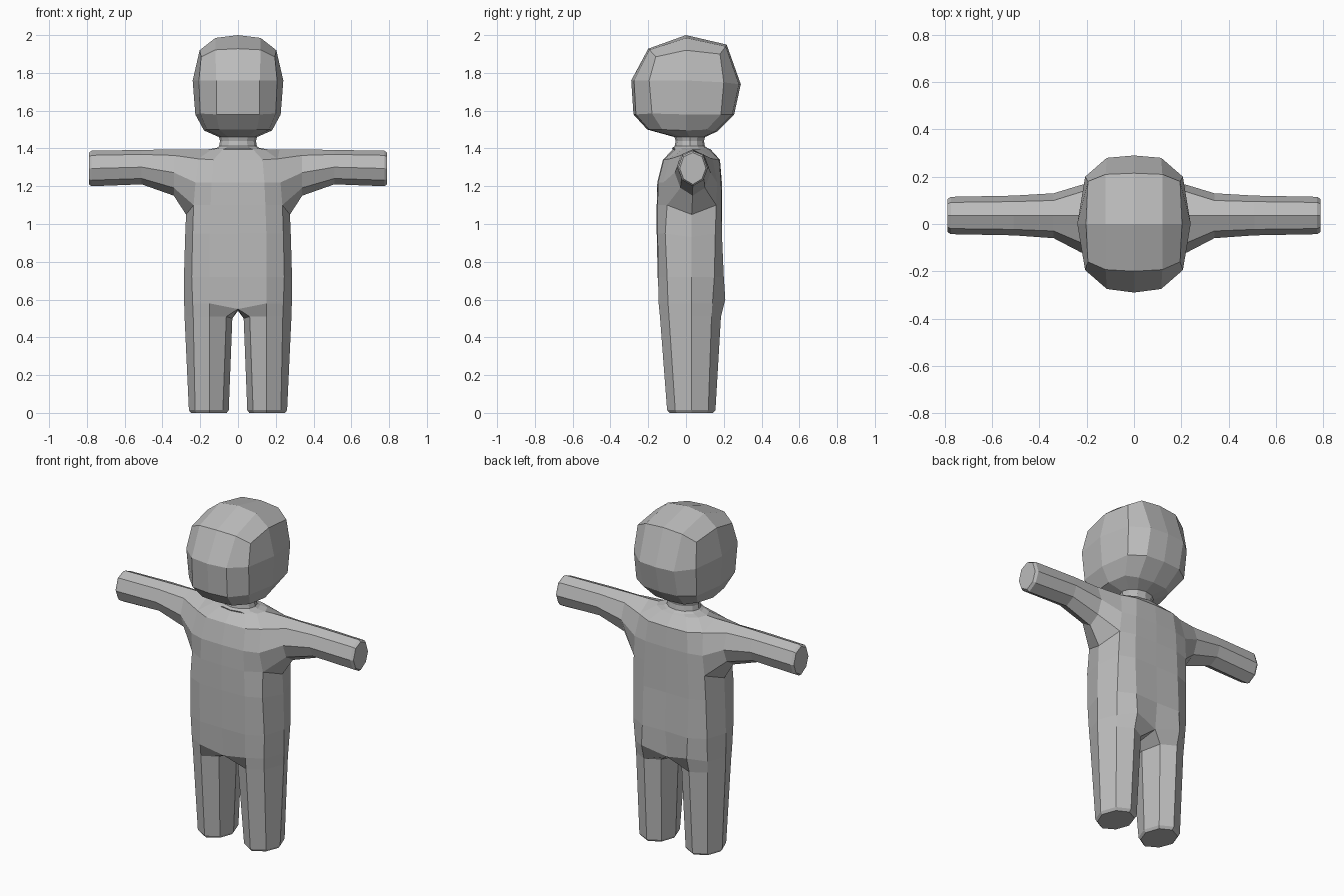
import bpy, bmesh, math

if "Cube" in bpy.data.objects:
    bpy.data.objects.remove(bpy.data.objects["Cube"])

grey = bpy.data.materials.new("plain grey")
grey.diffuse_color = (0.5, 0.5, 0.5, 1)
grey.use_nodes = True
grey.node_tree.nodes["Principled BSDF"].inputs["Base Color"].default_value = grey.diffuse_color


class Half:
    """Collects one half (+x) of a part, then mirrors it into an object."""
    def __init__(self):
        self.bm = bmesh.new()

    def ring(self, *pts):
        return [self.bm.verts.new(p) for p in pts]

    def face(self, *vs):
        return self.bm.faces.new(vs)

    def strip(self, a, b, closed=False, skip=()):
        n = len(a)
        for i in range(n if closed else n - 1):
            if i not in skip:
                j = (i + 1) % n
                self.face(a[i], a[j], b[j], b[i])

    def finish(self, name):
        bm = self.bm
        bmesh.ops.mirror(bm, geom=bm.verts[:] + bm.edges[:] + bm.faces[:],
                         axis='X', merge_dist=0.001)
        bmesh.ops.remove_doubles(bm, verts=bm.verts[:], dist=0.001)
        bmesh.ops.recalc_face_normals(bm, faces=bm.faces[:])
        me = bpy.data.meshes.new(name)
        bm.to_mesh(me)
        bm.free()
        me.materials.append(grey)
        bpy.context.collection.objects.link(bpy.data.objects.new(name, me))


def arc(z, rx, ry, cy=0.02):
    """Half ellipse from front to back in seven points."""
    return [(rx * math.sin(math.pi * i / 6), cy - ry * math.cos(math.pi * i / 6), z)
            for i in range(7)]


# Torso: half rings running front centre -> side -> back centre
b = Half()
hip = b.ring((0, -.135, .55), (.15, -.145, .58), (.24, -.095, .58), (.285, .03, .58),
             (.24, .14, .58), (.15, .208, .60), (0, .18, .56))
waist = b.ring((0, -.15, .72), (.15, -.148, .72), (.245, -.1, .72), (.286, .03, .72),
               (.245, .15, .72), (.15, .2, .72), (0, .195, .72))
chest = b.ring((0, -.155, .95), (.15, -.15, .95), (.24, -.11, .95), (.28, .03, .93),
               (.24, .155, .95), (.15, .19, .95), (0, .19, .95))
pit = b.ring((0, -.155, 1.1), (.145, -.15, 1.1), (.235, -.1, 1.1), (.275, .03, 1.05),
             (.235, .16, 1.1), (.145, .188, 1.1), (0, .19, 1.1))
for lo, hi in ((hip, waist), (waist, chest), (chest, pit)):
    b.strip(lo, hi)
mid = b.ring((0, -.152, 1.22), (.14, -.148, 1.22), (.225, -.12, 1.22), None or (.225, .165, 1.22),
             (.14, .186, 1.22), (0, .19, 1.22))
top = b.ring((0, -.122, 1.34), (.13, -.118, 1.34), (.21, -.085, 1.345), (.22, .035, 1.395),
             (.21, .14, 1.345), (.13, .175, 1.34), (0, .18, 1.34))
b.strip(pit[:3], mid[:3])
b.strip(pit[4:], mid[3:])
b.strip(mid[:3], top[:3])
b.strip(mid[3:], top[4:])

# Shoulder top and neck
prev = top
for pts in (arc(1.395, .16, .1, .03), arc(1.402, .115, .095), arc(1.412, .1, .08),
            arc(1.44, .095, .075), arc(1.475, .105, .085)):
    cur = b.ring(*pts)
    b.strip(prev, cur)
    prev = cur
b.face(*prev)

# Arm: eight-sided rings growing out of the shoulder opening
prev = [pit[2], pit[3], pit[4], mid[3], top[4], top[3], top[2], mid[2]]


def arm_ring(x, lo, hi, y0, y1, c):
    ym, h = (y0 + y1) / 2, hi - lo
    yi = (y1 - y0) * c
    return [(x, y0 + yi, lo + h * .17), (x, ym, lo), (x, y1 - yi, lo + h * .17),
            (x, y1, lo + h * .5), (x, y1 - yi, hi - h * .13), (x, ym, hi),
            (x, y0 + yi, hi - h * .13), (x, y0, lo + h * .5)]


for spec in ((.34, 1.15, 1.395, -.06, .13, .16), (.51, 1.21, 1.392, -.048, .12, .15),
             (.775, 1.2, 1.388, -.043, .115, .15), (.79, 1.21, 1.378, -.033, .105, .15)):
    cur = b.ring(*arm_ring(*spec))
    b.strip(prev, cur, closed=True)
    prev = cur
b.face(*prev)

# Leg: front, front outer, side, back outer, back, back inner, inner, front inner
leg = b.ring((.15, -.138, .51), (.237, -.09, .51), (.283, .03, .51), (.237, .135, .51),
             (.15, .185, .51), (.068, .14, .51), (.03, .03, .50), (.062, -.092, .51))
b.strip(hip[1:6], leg[:5])
crotch = b.ring((0, .03, .54))[0]
b.face(hip[0], hip[1], leg[0], leg[7])
b.face(hip[0], leg[7], leg[6], crotch)
b.face(crotch, leg[6], leg[5], hip[6])
b.face(hip[6], leg[5], leg[4], hip[5])


def sole(z, s):
    pts = ((0, -.128), (.075, -.085), (.108, 0), (.075, .09), (0, .128),
           (-.072, .09), (-.103, 0), (-.072, -.085))
    return [(.152 + x * s, .028 + y * s, z) for x, y in pts]


ankle, foot = b.ring(*sole(.015, 1)), b.ring(*sole(0, .9))
b.strip(leg, ankle, closed=True)
b.strip(ankle, foot, closed=True)
b.face(*foot)
b.finish("body")

# Head: faceted rounded block
h = Half()
rings = [h.ring(*arc(1.46, .1, .08)),
         h.ring((0, -.205, 1.5), (.1, -.195, 1.5), (.165, -.125, 1.5), (.18, 0, 1.495),
                (.155, .11, 1.5), (.095, .155, 1.49), (0, .165, 1.49)),
         h.ring((0, -.278, 1.58), (.115, -.265, 1.58), (.2, -.18, 1.585), (.226, 0, 1.58),
                (.2, .185, 1.58), (.115, .245, 1.58), (0, .255, 1.58)),
         h.ring((0, -.29, 1.76), (.115, -.275, 1.76), (.207, -.195, 1.76), (.24, 0, 1.76),
                (.207, .2, 1.75), (.115, .28, 1.74), (0, .29, 1.74)),
         h.ring((0, -.2, 1.928), (.12, -.193, 1.922), (.195, -.16, 1.885), (.203, 0, 1.92),
                (.195, .18, 1.9), (.12, .21, 1.94), (0, .215, 1.95))]
for lo, hi in zip(rings, rings[1:]):
    h.strip(lo, hi)
h.face(*rings[0])
t = rings[-1]
c, m = h.ring((0, 0, 2), (.12, 0, 1.985))
h.face(t[0], t[1], m, c)
h.face(t[1], t[2], t[3], m)
h.face(t[3], t[4], t[5], m)
h.face(t[5], t[6], c, m)
h.finish("head")
